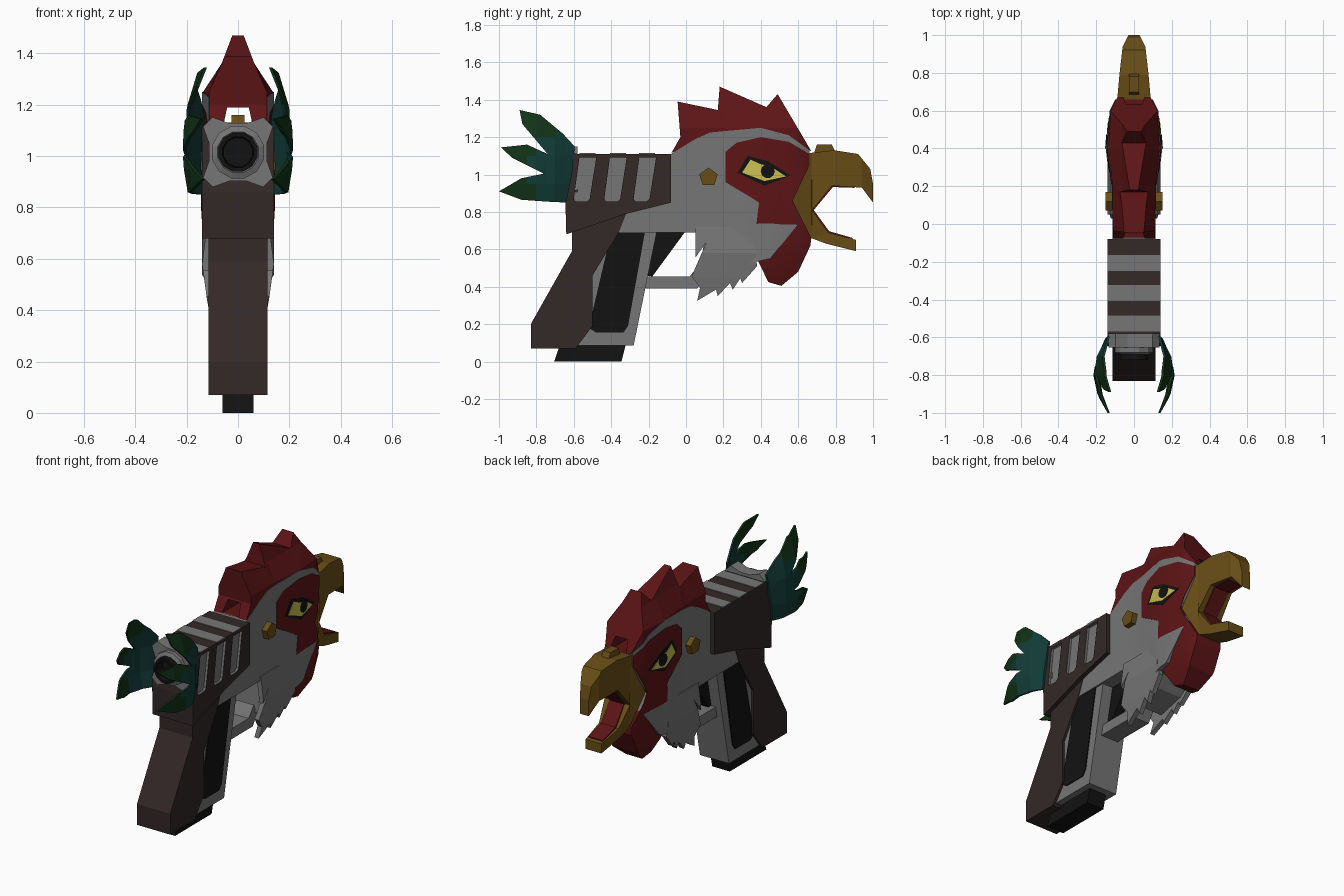
import bpy, bmesh, math
from mathutils import Vector

if "Cube" in bpy.data.objects:
    bpy.data.objects.remove(bpy.data.objects["Cube"])


def colour(name, r, g, b):
    m = bpy.data.materials.new(name)
    m.use_nodes = True
    m.diffuse_color = (r, g, b, 1)
    bsdf = m.node_tree.nodes["Principled BSDF"]
    bsdf.inputs["Base Color"].default_value = (r, g, b, 1)
    bsdf.inputs["Roughness"].default_value = 0.8
    return m


RED = colour("comb red", 0.11, 0.007, 0.008)
BROWN = colour("dark brown", 0.033, 0.021, 0.021)
GREY = colour("plumage grey", 0.18, 0.18, 0.18)
BLACK = colour("black", 0.006, 0.006, 0.006)
GOLD = colour("beak gold", 0.14, 0.075, 0.008)
YELLOW = colour("eye yellow", 0.6, 0.52, 0.08)
TEAL = colour("feather teal", 0.006, 0.045, 0.038)
GREEN = colour("feather green", 0.006, 0.032, 0.009)


def lerp(v, table):
    """Piecewise linear lookup in (key, value) pairs."""
    if v <= table[0][0]:
        return table[0][1]
    for (a, p), (b, q) in zip(table, table[1:]):
        if v <= b:
            return p + (q - p) * (v - a) / (b - a)
    return table[-1][1]


def finish(name, bm, mats, smooth=False):
    bmesh.ops.recalc_face_normals(bm, faces=bm.faces)
    me = bpy.data.meshes.new(name)
    bm.to_mesh(me)
    bm.free()
    for m in mats:
        me.materials.append(m)
    ob = bpy.data.objects.new(name, me)
    bpy.context.collection.objects.link(ob)
    if smooth:
        bpy.ops.object.select_all(action="DESELECT")
        ob.select_set(True)
        bpy.context.view_layer.objects.active = ob
        bpy.ops.object.shade_smooth_by_angle(angle=math.radians(35))
    return ob


def slab(name, outline, width, *mats, thick=None, ycuts=(), zcuts=(), rule=None, smooth=False):
    """Side outline (y, z) given a half width; with thick, a mirrored pair of shells."""
    w = width if callable(width) else (lambda y, z: width)
    bm = bmesh.new()
    f = bm.faces.new([bm.verts.new((-1, y, z)) for y, z in outline])
    ext = bmesh.ops.extrude_face_region(bm, geom=[f])["geom"]
    bmesh.ops.translate(bm, vec=(2, 0, 0), verts=[g for g in ext if isinstance(g, bmesh.types.BMVert)])
    planes = [((0, y, 0), (0, 1, 0)) for y in ycuts] + [((0, 0, z), (0, 0, 1)) for z in zcuts]
    for co, no in planes:
        bmesh.ops.bisect_plane(bm, geom=bm.verts[:] + bm.edges[:] + bm.faces[:], plane_co=co, plane_no=no)
    if callable(width):
        bmesh.ops.triangulate(bm, faces=[f for f in bm.faces if len(f.verts) > 4])
    for v in bm.verts:
        half = w(v.co.y, v.co.z)
        v.co.x = half if v.co.x > 0 else (-half if thick is None else half - thick)
    if rule:
        for f in bm.faces:
            f.material_index = rule(f.calc_center_median())
    if thick is not None:
        copy = bmesh.ops.duplicate(bm, geom=bm.verts[:] + bm.edges[:] + bm.faces[:])["geom"]
        for v in copy:
            if isinstance(v, bmesh.types.BMVert):
                v.co.x *= -1
    return finish(name, bm, mats, smooth)


def cut(target, cutter):
    """Subtract the cutter, keeping its colour on the cut faces."""
    mod = target.modifiers.new("cut", "BOOLEAN")
    mod.object, mod.operation, mod.solver = cutter, "DIFFERENCE", "EXACT"
    mod.material_mode = "TRANSFER"
    cutter.hide_render = True
    cutter.hide_set(True)
    bpy.context.view_layer.objects.active = target
    bpy.ops.object.modifier_apply(modifier=mod.name)


def lathe(name, profile, mat, sides, cz):
    """Spin (radius, y) points about the barrel axis."""
    bm = bmesh.new()
    rings = [[bm.verts.new((r * math.cos(math.tau * (k + .5) / sides), y,
                            cz + r * math.sin(math.tau * (k + .5) / sides)))
              for k in range(sides)] for r, y in profile]
    for a, b in zip(rings, rings[1:]):
        for k in range(sides):
            j = (k + 1) % sides
            bm.faces.new((a[k], a[j], b[j], b[k]))
    bm.faces.new(rings[0])
    bm.faces.new(rings[-1])
    return finish(name, bm, [mat])


# Slide with recessed side slots and top bands
slide = slab("slide", [(-.61, 1.11), (-.08, 1.11), (-.08, .85), (-.32, .79), (-.64, .68), (-.645, .86)], .14, BROWN)
for i, y in enumerate((-.525, -.362, -.205)):
    slot = slab(f"slot_cutter_{i}", [(y - .045, 1.09), (y + .045, 1.09), (y + .01, .87), (y - .005, .855),
                                     (y - .065, .855), (y - .075, .87)], .17, GREY, thick=.045)
    cut(slide, slot)
    bpy.data.objects.remove(slot)
    slab(f"slide_band_{i}", [(y - .045, 1.105), (y + .04, 1.105), (y + .04, 1.114), (y - .045, 1.114)], .14, GREY)

# Grip, magazine, trigger and guard
slab("grip_back", [(-.61, .70), (-.61, .59), (-.83, .2), (-.83, .07), (-.59, .07), (-.5, .19),
                   (-.5, .46), (-.36, .69), (-.32, .79)], .115, BROWN)
slab("grip_frame", [(-.6, .085), (-.28, .085), (-.155, .70), (-.45, .70)], .1, GREY)
slab("grip_panel", [(-.52, .18), (-.48, .155), (-.335, .155), (-.31, .19), (-.22, .69), (-.40, .69)], .106, BLACK)
slab("magazine", [(-.705, 0), (-.345, 0), (-.32, .1), (-.67, .1)], .06, BLACK)
slab("trigger", [(-.16, .70), (0, .70), (-.18, .455), (-.21, .46)], .03, BLACK)
slab("trigger_guard", [(-.23, .455), (.02, .455), (.07, .52), (.1, .45), (.06, .39), (-.23, .39)], .06, GREY)


# Head and neck
def head_w(y, z=0):
    return lerp(y, [(-.36, .112), (.2, .116), (.4, .14), (.6, .125), (.67, .09)])


HEAD_CUTS = (.2, .4, .6)
head = slab("head", [(-.37, .69), (-.32, .79), (-.08, .85), (-.08, 1.11), (.05, 1.19), (.13, 1.225), (.4, 1.25),
                     (.55, 1.21), (.66, 1.13), (.66, 1.05), (.57, .86), (.62, .76), (.45, .55), (.36, .53),
                     (.14, .5), (.1, .69)], head_w, GREY, ycuts=HEAD_CUTS, smooth=True)


def comb_w(y, z):
    return min(head_w(y) - .002, lerp(z, [(1.25, .136), (1.36, .064), (1.47, .022)]))


comb = slab("comb", [(-.078, 1.115), (-.03, 1.2), (-.045, 1.39), (.17, 1.345), (.18, 1.47), (.43, 1.36),
                     (.49, 1.43), (.67, 1.125), (.55, 1.19), (.4, 1.23), (.13, 1.2), (.05, 1.17)],
            comb_w, RED, ycuts=HEAD_CUTS, zcuts=(1.25, 1.36))

# Sighting tunnel through the comb
bm = bmesh.new()
back = bm.faces.new([bm.verts.new((x, -.3, z)) for x, z in ((-.058, 1.116), (.058, 1.116), (.042, 1.19), (-.042, 1.19))])
ext = bmesh.ops.extrude_face_region(bm, geom=[back])["geom"]
bmesh.ops.translate(bm, vec=(0, 1.3, 0), verts=[g for g in ext if isinstance(g, bmesh.types.BMVert)])
tunnel = finish("tunnel_cutter", bm, [RED])
cut(head, tunnel)
cut(comb, tunnel)
bpy.data.objects.remove(tunnel)


# Red face with hanging wattle
def face_w(y, z):
    return (head_w(y) + .004) * lerp(z, [(.4, .4), (.5, .72), (.62, .92), (.8, 1)])


slab("face", [(.21, 1.12), (.27, 1.17), (.4, 1.2), (.55, 1.175), (.66, 1.11), (.66, 1.05), (.57, .86), (.67, .66),
              (.665, .62), (.6, .48), (.51, .405), (.44, .425), (.36, .59), (.39, .85), (.36, .87), (.21, .96)],
     lambda y, z: face_w(y, z) if z < 1.115 else head_w(y) + .004, RED,
     ycuts=HEAD_CUTS + (.5,), zcuts=(.5, .62, .8, 1.114), smooth=True)
tunnel_front = bpy.data.objects["face"]
bm = bmesh.new()
bmesh.ops.create_cube(bm, size=1)
for v in bm.verts:
    v.co = Vector((v.co.x * .112, .4 + v.co.y, 1.166 + v.co.z * .1))
opening = finish("opening_cutter", bm, [RED])
cut(tunnel_front, opening)
bpy.data.objects.remove(opening)


# Eyes as layered plates
def eye_plate(name, outline, lift, mat):
    slab(name, outline, lambda y, z: head_w(y) + .004 + lift, mat, thick=lift + .004, ycuts=HEAD_CUTS)


eye_plate("eye_rim", [(.275, 1.01), (.33, 1.1), (.44, 1.07), (.56, .995), (.42, .94)], .003, BLACK)
eye_plate("eye_iris", [(.3, 1.01), (.345, 1.08), (.4, 1.055), (.45, 1.045), (.535, .99), (.42, .965)], .006, YELLOW)
eye_plate("eye_pupil", [(.437 + .038 * math.cos(math.tau * k / 10), 1.018 + .038 * math.sin(math.tau * k / 10))
                        for k in range(10)], .009, BLACK)


# Beak, nostril ridge and mouth lining
def beak_w(y, z):
    return lerp(y, [(.57, .12), (.67, .088), (.8, .076), (.94, .06), (1, .03)]) * (1 if z > .72 else .85)


slab("beak", [(.66, 1.115), (.79, 1.13), (.92, 1.11), (.985, 1.03), (1, .95), (1, .85), (.94, .93), (.78, .94),
              (.675, .81), (.76, .69), (.91, .65), (.91, .59), (.75, .63), (.67, .66), (.57, .86), (.66, 1.05)],
     beak_w, GOLD, ycuts=(.67, .8, .94))
slab("beak_ridge", [(.68, 1.1), (.7, 1.16), (.78, 1.16), (.81, 1.1)], .026, GOLD)
slab("mouth_lining", [(.9, .945), (.9, .929), (.785, .933), (.683, .81), (.765, .697), (.89, .661), (.89, .645),
                      (.74, .68), (.66, .81), (.77, .95)], .05, RED)

# Pivot pin
slab("pivot_pin", [(.12 + .052 * math.cos(math.radians(90 + 72 * k)), .985 + .052 * math.sin(math.radians(90 + 72 * k)))
                   for k in range(5)], .15, GOLD)

# Ragged breast feathers over a solid chest
slab("breast_feathers", [(.05, .72), (.05, .555), (.11, .64), (.03, .455), (.075, .395), (.06, .325), (.16, .385),
                         (.17, .35), (.235, .42), (.25, .385), (.29, .445), (.3, .42), (.38, .51), (.37, .6), (.42, .72)],
     lambda y, z: lerp(z, [(.32, .1), (.45, .122), (.58, .14), (.72, .122)]), GREY, thick=.03, zcuts=(.45, .58))
slab("chest", [(.1, .7), (.08, .47), (.14, .42), (.3, .47), (.38, .55), (.42, .7)], .1, GREY)

# Rear muzzle: notched collar, ring and bore
BORE_Z = 1.015
bm = bmesh.new()
points = [(45 + 90 * q + d, r) for q in range(4) for d, r in ((-28, .118), (-9, .168), (9, .168), (28, .118))]
collar = bm.faces.new([bm.verts.new((r * math.cos(math.radians(a)), -.58, BORE_Z + r * math.sin(math.radians(a))))
                       for a, r in points])
ext = bmesh.ops.extrude_face_region(bm, geom=[collar])["geom"]
bmesh.ops.translate(bm, vec=(0, -.075, 0), verts=[g for g in ext if isinstance(g, bmesh.types.BMVert)])
finish("muzzle_collar", bm, [GREY])
lathe("muzzle_ring", [(.105, -.64), (.105, -.68), (.082, -.69), (.07, -.66)], GREY, 12, BORE_Z)
lathe("muzzle_bore", [(.078, -.65), (.078, -.72), (.062, -.72), (.058, -.662)], BLACK, 12, BORE_Z)


# Tail feathers, bowed outwards on both sides
def tail_w(y, z):
    return lerp(y, [(-1, .15), (-.9, .195), (-.8, .215), (-.7, .2), (-.6, .15)]) - .65 * (z - 1.03) ** 2


slab("tail_feathers", [(-.595, 1.15), (-.66, 1.22), (-.78, 1.32), (-.89, 1.345), (-.875, 1.27), (-.74, 1.11),
                       (-.85, 1.16), (-.99, 1.145), (-.93, 1.09), (-.76, 1.005), (-.88, .98), (-1, .91),
                       (-.88, .865), (-.74, .855), (-.64, .85), (-.61, 1.0)],
     tail_w, TEAL, GREEN, thick=.012, ycuts=[-.95 + .05 * k for k in range(7)], zcuts=(.95, 1.1, 1.2),
     rule=lambda c: int(math.hypot(c.y + .6, c.z - 1.02) > .24))
